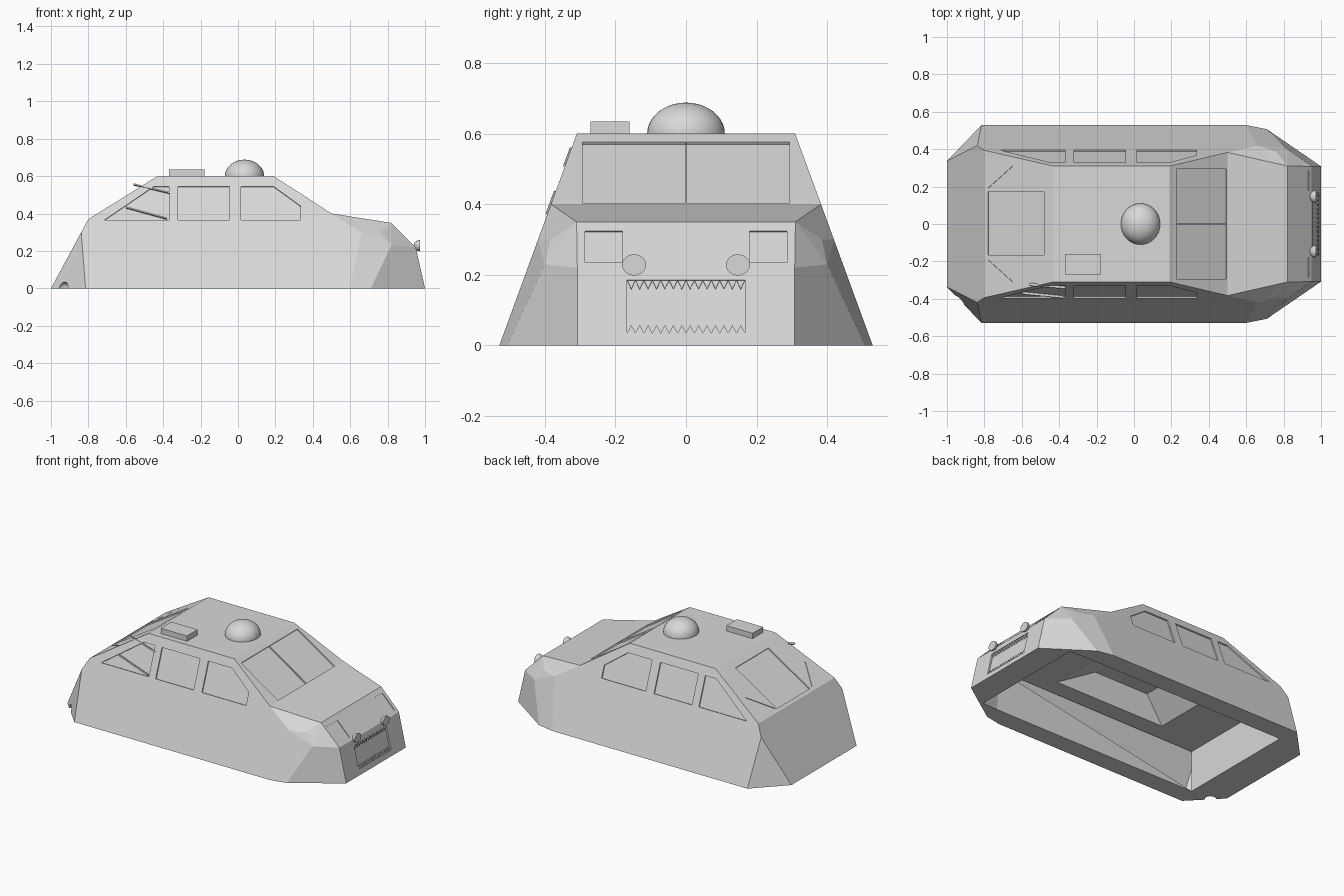
import bpy, bmesh
from mathutils import Vector, Matrix

if "Cube" in bpy.data.objects:
    bpy.data.objects.remove(bpy.data.objects["Cube"])

grey = bpy.data.materials.new("light_grey")
grey.use_nodes = True
colour = (0.69, 0.69, 0.69, 1)
grey.diffuse_color = colour
grey.node_tree.nodes["Principled BSDF"].inputs["Base Color"].default_value = colour


def finish(bm, name):
    """Turn a bmesh into a named grey object."""
    bmesh.ops.recalc_face_normals(bm, faces=bm.faces)
    mesh = bpy.data.meshes.new(name)
    bm.to_mesh(mesh)
    bm.free()
    mesh.materials.append(grey)
    obj = bpy.data.objects.new(name, mesh)
    bpy.context.collection.objects.link(obj)
    return obj


def loft(bm, ring_a, ring_b):
    """Closed solid between two rings with equal point counts."""
    a = [bm.verts.new(p) for p in ring_a]
    b = [bm.verts.new(p) for p in ring_b]
    bm.faces.new(a)
    bm.faces.new(b)
    for i in range(len(a)):
        j = (i + 1) % len(a)
        bm.faces.new((a[i], a[j], b[j], b[i]))


def slab(bm, ring, direction, outward, inward):
    """Solid reaching out and in from a ring lying on a surface."""
    d = Vector(direction).normalized()
    loft(bm, [Vector(p) + d * outward for p in ring],
         [Vector(p) - d * inward for p in ring])


def cut(target, cutter):
    mod = target.modifiers.new("cut", "BOOLEAN")
    mod.operation = "DIFFERENCE"
    mod.solver = "EXACT"
    mod.object = cutter
    graph = bpy.context.evaluated_depsgraph_get()
    mesh = bpy.data.meshes.new_from_object(target.evaluated_get(graph))
    target.modifiers.clear()
    target.data = mesh
    bpy.data.objects.remove(cutter)


def side_y(z):
    return 0.529 - 0.366 * z


# Hull: corner points of one half, mirrored
half = {
    "tail": (-1, .337, 0), "tail_side": (-.815, side_y(0), 0),
    "tail_mid": (-.838, side_y(.3), .3), "tail_top": (-.8, side_y(.37), .37),
    "roof_back": (-.43, side_y(.6), .6), "roof_front": (.19, side_y(.6), .6),
    "cowl": (.5, side_y(.4), .4), "sill": (.6, side_y(0), 0),
    "corner": (.71, .507, 0), "nose": (1, .308, 0), "nose_top": (.95, .308, .22),
    "hood": (.82, .31, .35), "cheek": (.82, .4, .23),
    "fender": (.66, side_y(.3), .3), "bulge": (.76, .385, .3),
}
side_faces = [
    "tail tail_side tail_mid",
    "tail_side sill fender cowl roof_front roof_back tail_top tail_mid",
    "sill corner cheek fender", "corner nose nose_top cheek",
    "hood nose_top cheek", "hood cheek bulge", "hood bulge fender",
    "hood fender cowl", "cheek fender bulge",
]
bands = ["tail tail_mid tail_top", "tail_top roof_back", "roof_back roof_front",
         "roof_front cowl", "cowl hood", "hood nose_top", "nose_top nose",
         "nose corner sill tail_side tail"]
bm = bmesh.new()
left = {k: bm.verts.new(p) for k, p in half.items()}
right = {k: bm.verts.new((p[0], -p[1], p[2])) for k, p in half.items()}
for names in side_faces:
    for side in (left, right):
        bm.faces.new([side[n] for n in names.split()])
for names in bands:
    keys = names.split()
    bm.faces.new([left[n] for n in keys] + [right[n] for n in reversed(keys)])
hull = finish(bm, "hull")


# Hollow underside, then the low cabin space above it
def mirrored(points, z):
    return [(x, y, z) for x, y in points] + [(x, -y, z) for x, y in reversed(points)]


bm = bmesh.new()
loft(bm, mirrored([(-.785, .405), (.72, .405), (.83, .4)], -.01),
     mirrored([(-.785, .405), (.7, .4), (.8, .355)], .27))
cut(hull, finish(bm, "underside_cutter"))
bm = bmesh.new()
loft(bm, mirrored([(-.47, .29), (.38, .29)], .255),
     mirrored([(-.31, .25), (.09, .25)], .42))
cut(hull, finish(bm, "cabin_cutter"))

# Small round notch at the right rear corner
bm = bmesh.new()
bmesh.ops.create_uvsphere(bm, u_segments=16, v_segments=8, radius=.034,
                          matrix=Matrix.Translation((-.93, -.405, 0)))
cut(hull, finish(bm, "notch_cutter"))

# Shallow recesses: side windows, screens, headlamps and grille
bm = bmesh.new()
windows = [
    [(.015, .365), (.335, .365), (.335, .44), (.19, .545), (.015, .545)],
    [(-.32, .365), (-.045, .365), (-.045, .545), (-.32, .545)],
    [(-.715, .365), (-.37, .365), (-.37, .545), (-.45, .545)],
]
for s in (1, -1):
    for window in windows:
        slab(bm, [(x, s * side_y(z), z) for x, z in window],
             (0, s, .366), .02, .008)


def panel(start, end, t0, t1, y0, y1, depth):
    """Recess on a sloped band running between two (x, z) points."""
    a, b = Vector((start[0], 0, start[1])), Vector((end[0], 0, end[1]))
    low, high = a.lerp(b, t0), a.lerp(b, t1)
    d = b - a
    ring = [low + Vector((0, y0, 0)), low + Vector((0, y1, 0)),
            high + Vector((0, y1, 0)), high + Vector((0, y0, 0))]
    slab(bm, ring, (-d.z, 0, d.x), .01, depth)


for s in (1, -1):
    panel((.19, .6), (.5, .4), .12, .985, s * .002, s * .293, .008)
    panel((.82, .35), (.95, .22), .2, .88, s * .18, s * .286, .004)
panel((-.8, .37), (-.43, .6), .05, .86, -.165, .175, .008)
panel((.95, .22), (1, 0), .16, .84, -.167, .167, .01)

# Diagonal grooves beside the rear screen
def slope_z(x):
    return .37 + (x + .8) * .23 / .37


for s in (1, -1):
    ring = [(x, s * y, slope_z(x)) for x, y in
            ((-.78, .192), (-.65, .31), (-.645, .305), (-.775, .187))]
    slab(bm, ring, (-.23, 0, .37), .01, .004)
cut(hull, finish(bm, "recess_cutter"))


# Grille teeth along both edges of the recess
def nose_x(z):
    return .996 - z * .05 / .22


bm = bmesh.new()
teeth = 14
step = .334 / teeth
for i in range(teeth):
    y = -.167 + i * step
    for base, tip in ((.185, .16), (.035, .058)):
        ring = [(nose_x(base), y, base), (nose_x(base), y + step, base),
                (nose_x(tip), y + step / 2, tip)]
        slab(bm, ring, (1, 0, .23), 0, .007)
finish(bm, "grille_teeth")

# Lamps: half balls with the flat lens facing forward
for s, label in ((1, "left"), (-1, "right")):
    bm = bmesh.new()
    bmesh.ops.create_uvsphere(bm, u_segments=24, v_segments=12, radius=1)
    bmesh.ops.bisect_plane(bm, geom=bm.verts[:] + bm.edges[:] + bm.faces[:],
                           plane_co=(0, 0, 0), plane_no=(1, 0, 0), clear_outer=True)
    bmesh.ops.holes_fill(bm, edges=[e for e in bm.edges if e.is_boundary])
    bmesh.ops.scale(bm, verts=bm.verts, vec=(.032, .034, .03))
    bmesh.ops.translate(bm, verts=bm.verts, vec=(.972, s * .147, .228))
    finish(bm, label + "_lamp")

# Flattened roof dome
bm = bmesh.new()
bmesh.ops.create_uvsphere(bm, u_segments=40, v_segments=20, radius=1,
                          matrix=Matrix.Translation((.035, 0, .6))
                          @ Matrix.Diagonal((.105, .11, .088, 1)))
dome = finish(bm, "roof_dome")
bpy.context.view_layer.objects.active = dome
dome.select_set(True)
bpy.ops.object.shade_smooth_by_angle()

# Roof box
bm = bmesh.new()
bmesh.ops.create_cube(bm, size=1, matrix=Matrix.Translation((-.275, -.215, .615))
                      @ Matrix.Diagonal((.19, .11, .04, 1)))
finish(bm, "roof_box")

# Slats over the right rear window
bm = bmesh.new()
for (x0, z0), (x1, z1) in (((-.56, .553), (-.36, .506)), ((-.6, .43), (-.38, .37))):
    ring = [(x, -side_y(z), z) for x, z in
            ((x0, z0), (x1, z1), (x1, z1 + .007), (x0, z0 + .007))]
    slab(bm, ring, (0, -1, .366), .005, .01)
finish(bm, "window_slats")
